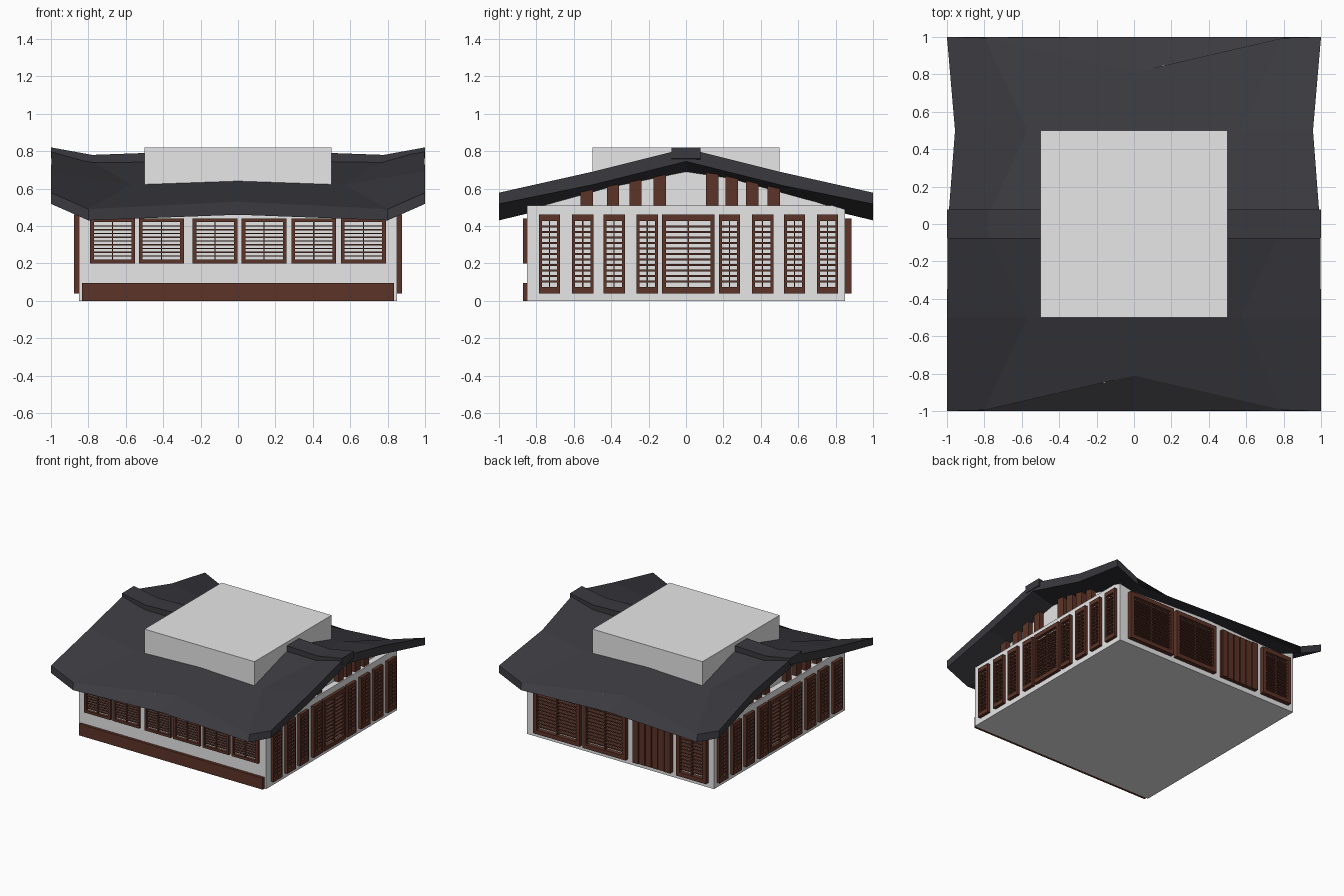
import bpy, bmesh
from mathutils import Vector

if "Cube" in bpy.data.objects:
    bpy.data.objects.remove(bpy.data.objects["Cube"])


def material(name, rgb):
    m = bpy.data.materials.new(name)
    m.diffuse_color = (*rgb, 1)
    m.use_nodes = True
    m.node_tree.nodes["Principled BSDF"].inputs["Base Color"].default_value = m.diffuse_color
    return m


PLASTER = material("pale plaster", (0.8, 0.8, 0.8))
TILE = material("dark slate", (0.042, 0.042, 0.05))
WOOD = material("red brown wood", (0.108, 0.034, 0.021))


def finish(name, bm, mat):
    bmesh.ops.recalc_face_normals(bm, faces=bm.faces[:])
    me = bpy.data.meshes.new(name)
    bm.to_mesh(me)
    bm.free()
    me.materials.append(mat)
    ob = bpy.data.objects.new(name, me)
    bpy.context.collection.objects.link(ob)
    return ob


def add_box(bm, lo, hi):
    vs = bmesh.ops.create_cube(bm, size=1)["verts"]
    lo, hi = Vector(lo), Vector(hi)
    for v in vs:
        v.co = Vector([(a + b) / 2 + c * abs(b - a) for a, b, c in zip(lo, hi, v.co)])


def box(name, lo, hi, mat):
    bm = bmesh.new()
    add_box(bm, lo, hi)
    return finish(name, bm, mat)


# Wall-relative coordinates: u along the wall, n outward from it, z up
WALL = 0.85
SIDES = {
    "front": lambda u, n, z: (u, -WALL - n, z),
    "back": lambda u, n, z: (u, WALL + n, z),
    "right": lambda u, n, z: (WALL + n, u, z),
    "left": lambda u, n, z: (-WALL - n, u, z),
}


def wall_box(bm, side, u0, u1, z0, z1, depth, back=-0.005):
    f = SIDES[side]
    add_box(bm, f(u0, back, z0), f(u1, depth, z1))


def louvre(side, i, u0, u1, z0, z1, depth, stile, rail, slats):
    """Framed shutter with horizontal slats and a thin middle bar."""
    bm = bmesh.new()
    for a in (u0, u1 - stile):
        wall_box(bm, side, a, a + stile, z0, z1, depth)
    for a in (z0, z1 - rail):
        wall_box(bm, side, u0, u1, a, a + rail, depth)
    mid = (u0 + u1) / 2
    wall_box(bm, side, mid - 0.003, mid + 0.003, z0, z1, depth * 0.8)
    pitch = (z1 - z0 - 2 * rail) / (slats + 1)
    for k in range(1, slats + 1):
        z = z0 + rail + k * pitch
        wall_box(bm, side, u0 + stile / 2, u1 - stile / 2,
                 z - pitch * 0.17, z + pitch * 0.17, depth * 0.8)
    finish(f"{side}_shutter_{i}", bm, WOOD)


# Main walls and the block on the roof
box("walls", (-WALL, -WALL, 0), (WALL, WALL, 0.51), PLASTER)
box("roof_block", (-0.5, -0.5, 0.5), (0.5, 0.5, 0.82), PLASTER)

# Gable wall prism under the roof
bm = bmesh.new()
ends = [[bm.verts.new((x, y, z)) for y, z in ((-0.78, 0.505), (0.78, 0.505), (0, 0.72))]
        for x in (-0.8, 0.8)]
for e in ends:
    bm.faces.new(e)
for k in range(3):
    j = (k + 1) % 3
    bm.faces.new((ends[0][k], ends[0][j], ends[1][j], ends[1][k]))
finish("gable_wall", bm, PLASTER)

# Posts in the gables
for side in ("left", "right"):
    bm = bmesh.new()
    for y in (-0.53, -0.39, -0.27, -0.14, 0.14, 0.245, 0.355, 0.47):
        wall_box(bm, side, y - 0.033, y + 0.033, 0.505, 0.74 - 0.23 * abs(y), -0.01, -0.055)
    finish(f"{side}_gable_posts", bm, WOOD)

# Side shutters: eight narrow ones and a wide middle one
for side in ("left", "right"):
    for i, y in enumerate((-0.73, -0.552, -0.384, -0.207, 0.233, 0.41, 0.58, 0.757)):
        louvre(side, i, y - 0.057, y + 0.057, 0.04, 0.46, 0.026, 0.016, 0.034, 11)
    louvre(side, 8, -0.128, 0.152, 0.04, 0.46, 0.026, 0.02, 0.034, 11)

# Front windows and plinth board
for i, x in enumerate((-0.67, -0.41, -0.122, 0.14, 0.405, 0.67)):
    louvre("front", i, x - 0.12, x + 0.12, 0.2, 0.44, 0.021, 0.02, 0.02, 9)
box("front_plinth", (-0.835, -0.872, 0), (0.835, -0.845, 0.095), WOOD)

# Back shutters and boarded door
for i, (a, b) in enumerate(((0.35, 0.77), (-0.07, 0.32), (-0.8, -0.53))):
    louvre("back", i, a, b, 0.04, 0.44, 0.035, 0.03, 0.034, 11)
bm = bmesh.new()
wall_box(bm, "back", -0.475, -0.13, 0.04, 0.44, 0.022)
for k in range(6):
    u = -0.475 + k * 0.0585
    wall_box(bm, "back", u, u + 0.05, 0.04, 0.44, 0.035 if k in (0, 5) else 0.03)
finish("back_door", bm, WOOD)

# Swept saddle roof: half rows of (x, y, z) for the eave, middle and ridge
EAVE = ((0, 0.81, 0.53), (0.8, 0.995, 0.49), (1, 1, 0.578))
MIDDLE = ((0, 0.5, 0.64), (0.57, 0.5, 0.62), (1, 0.5, 0.69))
RIDGE = ((0, 0, 0.77), (0.8, 0, 0.76), (0.995, 0, 0.815))
UNDER = ((0, 1, 0.46), (0.8, 1, 0.43), (1, 1, 0.518))


def full_row(half, sy, dz=0):
    pts = [(-x, y, z) for x, y, z in half[:0:-1]] + list(half)
    waist = lambda x, y: x * 0.957 if abs(x) == 1 and y == 0.5 and sy > 0 else x
    return [(waist(x, y), y * sy, z + dz) for x, y, z in pts]


T = -0.07
loop = [full_row(EAVE, -1), full_row(MIDDLE, -1), full_row(RIDGE, 1),
        full_row(MIDDLE, 1), full_row(EAVE, 1),
        full_row(UNDER, 1), full_row(MIDDLE, 1, T), full_row(RIDGE, 1, T),
        full_row(MIDDLE, -1, T), full_row(UNDER, -1)]
bm = bmesh.new()
rows = [[bm.verts.new(p) for p in row] for row in loop]
for r in range(10):
    a, b = rows[r], rows[(r + 1) % 10]
    for k in range(4):
        bm.faces.new((a[k], a[k + 1], b[k + 1], b[k]))
for k in (0, 4):
    for r in range(4):  # end strips between top and underside
        bm.faces.new((rows[r][k], rows[r + 1][k], rows[8 - r][k], rows[9 - r][k]))
finish("roof", bm, TILE)

# Ridge cap following the upswept ridge
bm = bmesh.new()
stations = ((-1, 0.82, 0.76), (-0.78, 0.78, 0.68), (-0.5, 0.79, 0.69),
            (0.5, 0.79, 0.69), (0.78, 0.78, 0.68), (1, 0.82, 0.76))
rings = [[bm.verts.new((x, y, z)) for y, z in
          ((-0.078, b), (0.078, b), (0.078, t), (-0.078, t))] for x, t, b in stations]
for a, b in zip(rings, rings[1:]):
    for k in range(4):
        j = (k + 1) % 4
        bm.faces.new((a[k], a[j], b[j], b[k]))
bm.faces.new(rings[0])
bm.faces.new(rings[-1])
finish("ridge_cap", bm, TILE)
